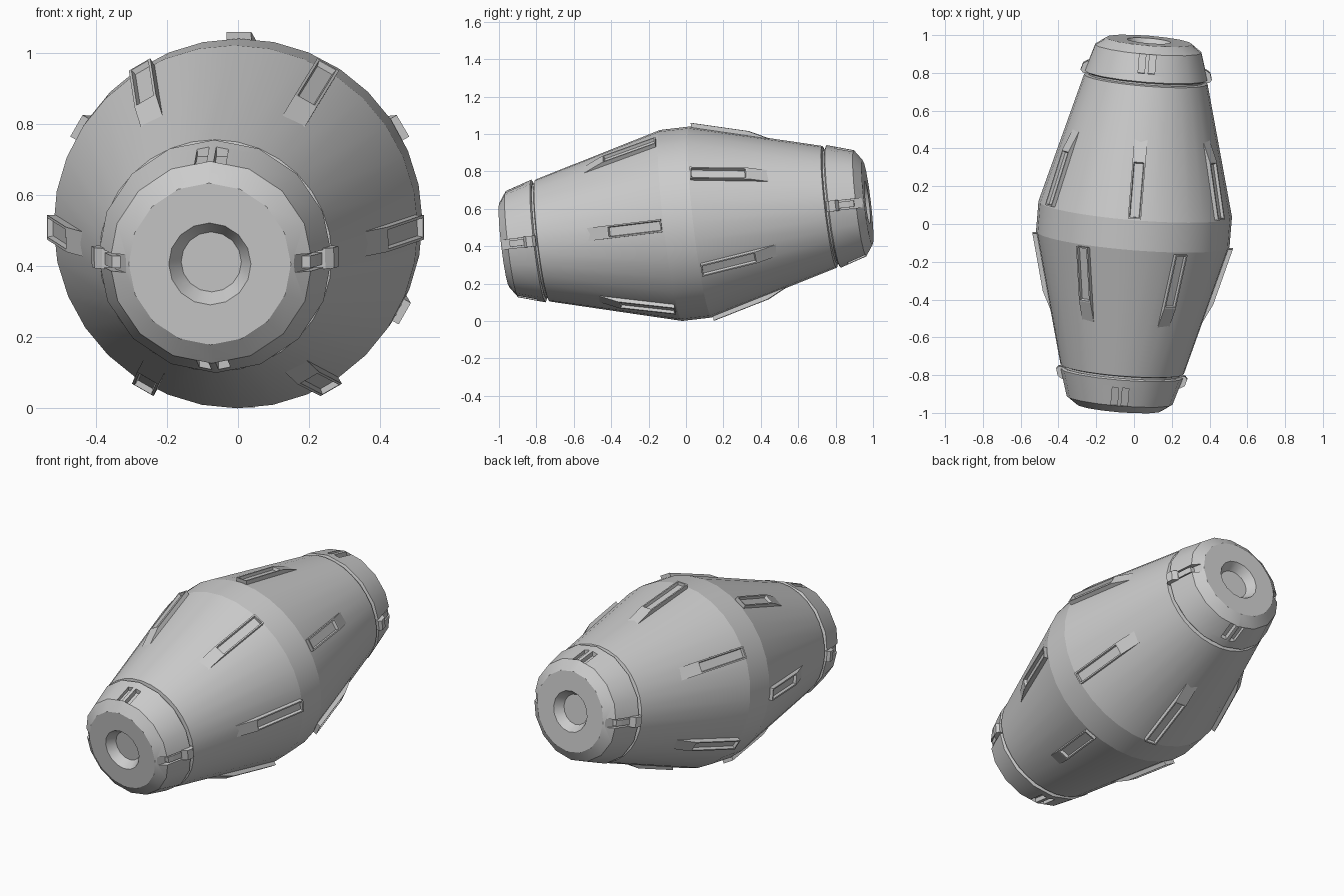
import bpy, bmesh, math
from mathutils import Matrix, Vector

if "Cube" in bpy.data.objects:
    bpy.data.objects.remove(bpy.data.objects["Cube"])

CENTRE = Vector((0, 0, 0.52))
AXIS = Vector((0.08, 0.98, 0.115)).normalized()


def frame(sign):
    """Local frame: z runs outward along the tilted axis, y is up."""
    z = AXIS * sign
    y = (Vector((0, 0, 1)) - z * z.z).normalized()
    x = y.cross(z)
    m = Matrix((x, y, z)).transposed().to_4x4()
    m.translation = CENTRE
    return m


def finish(name, bm, matrix, smooth=None):
    bmesh.ops.recalc_face_normals(bm, faces=bm.faces)
    me = bpy.data.meshes.new(name)
    bm.to_mesh(me)
    bm.free()
    ob = bpy.data.objects.new(name, me)
    bpy.context.collection.objects.link(ob)
    ob.matrix_world = matrix
    if smooth:
        bpy.ops.object.select_all(action='DESELECT')
        ob.select_set(True)
        bpy.context.view_layer.objects.active = ob
        bpy.ops.object.shade_smooth_by_angle(angle=math.radians(smooth))
    return ob


def lathe(name, profile, steps, matrix, smooth):
    """Spin (t, r) points about local z; first and last points lie on the axis."""
    bm = bmesh.new()
    vs = [bm.verts.new((r, 0, t)) for t, r in profile]
    es = [bm.edges.new(p) for p in zip(vs, vs[1:])]
    bmesh.ops.spin(bm, geom=vs + es, cent=(0, 0, 0), axis=(0, 0, 1),
                   angle=math.tau, steps=steps, use_duplicate=False)
    bmesh.ops.remove_doubles(bm, verts=bm.verts, dist=1e-4)
    return finish(name, bm, matrix, smooth)


def prism(bm, profile, width, angle, shift=0.0):
    """Extrude a (t, r) outline sideways, turned to an angle about the axis."""
    rot = Matrix.Rotation(angle, 4, 'Z')
    a, b = [[bm.verts.new(rot @ Vector((r, shift + s * width / 2, t))) for t, r in profile]
            for s in (-1, 1)]
    bm.faces.new(a)
    bm.faces.new(b[::-1])
    n = len(profile)
    return [bm.faces.new((a[i], a[(i + 1) % n], b[(i + 1) % n], b[i])) for i in range(n)]


# Double-cone hull with a flat centre band
half = [(0.08, 0.514), (0.775, 0.328), (0.78, 0.308), (0.82, 0.308), (0.82, 0)]
lathe("hull", [(-t, r) for t, r in reversed(half)] + half, 32, frame(1), 12)

for sign, end, turn in ((-1, "front", 0), (1, "back", 30)):
    m = frame(sign)

    # End cap with chamfered rim and round recess
    cap = lathe(end + "_cap", [(0.79, 0), (0.79, 0.318), (0.797, 0.33), (0.83, 0.32),
                               (0.94, 0.286), (0.98, 0.229), (0.98, 0.116),
                               (0.93, 0.085), (0.93, 0)], 16, m, 25)

    # Cutter: paired slots above and below, clip grooves on both sides
    bm = bmesh.new()
    for a in (90, 270):
        for s in (-0.027, 0.027):
            prism(bm, [(0.84, 0.4), (0.84, 0.288), (0.94, 0.258), (0.94, 0.4)],
                  0.034, math.radians(a), s)
    for a in (0, 180):
        prism(bm, [(0.78, 0.4), (0.78, 0.30), (0.90, 0.27), (1.0, 0.225), (1.0, 0.4)],
              0.05, math.radians(a))
    cutter = finish(end + "_cap_cutter", bm, m)
    cutter.hide_render = True
    cutter.hide_viewport = True
    cutter.display_type = 'WIRE'
    mod = cap.modifiers.new("slots", 'BOOLEAN')
    mod.operation = 'DIFFERENCE'
    mod.solver = 'EXACT'
    mod.object = cutter

    # Side clips: a slim latch and a wider hook over the rim
    bm = bmesh.new()
    for a in (0, 180):
        prism(bm, [(0.785, 0.25), (0.785, 0.325), (0.90, 0.292), (0.93, 0.28), (0.93, 0.24)],
              0.034, math.radians(a))
        prism(bm, [(0.785, 0.27), (0.785, 0.335), (0.80, 0.348), (0.835, 0.338),
                   (0.85, 0.315), (0.85, 0.27)], 0.058, math.radians(a))
    finish(end + "_cap_clips", bm, m)

    # Six raised vents on the cone, tapering at the outer end, with sunk tops
    bm = bmesh.new()
    tops = []
    for k in range(6):
        sides = prism(bm, [(0.09, 0.47), (0.09, 0.532), (0.39, 0.453), (0.50, 0.398),
                           (0.50, 0.37)], 0.07, math.radians(turn + 60 * k))
        tops.append(sides[1])
    bmesh.ops.recalc_face_normals(bm, faces=bm.faces)
    bmesh.ops.inset_individual(bm, faces=tops, thickness=0.011)
    bmesh.ops.inset_individual(bm, faces=tops, thickness=0.005, depth=-0.016)
    finish(end + "_vents", bm, m)
